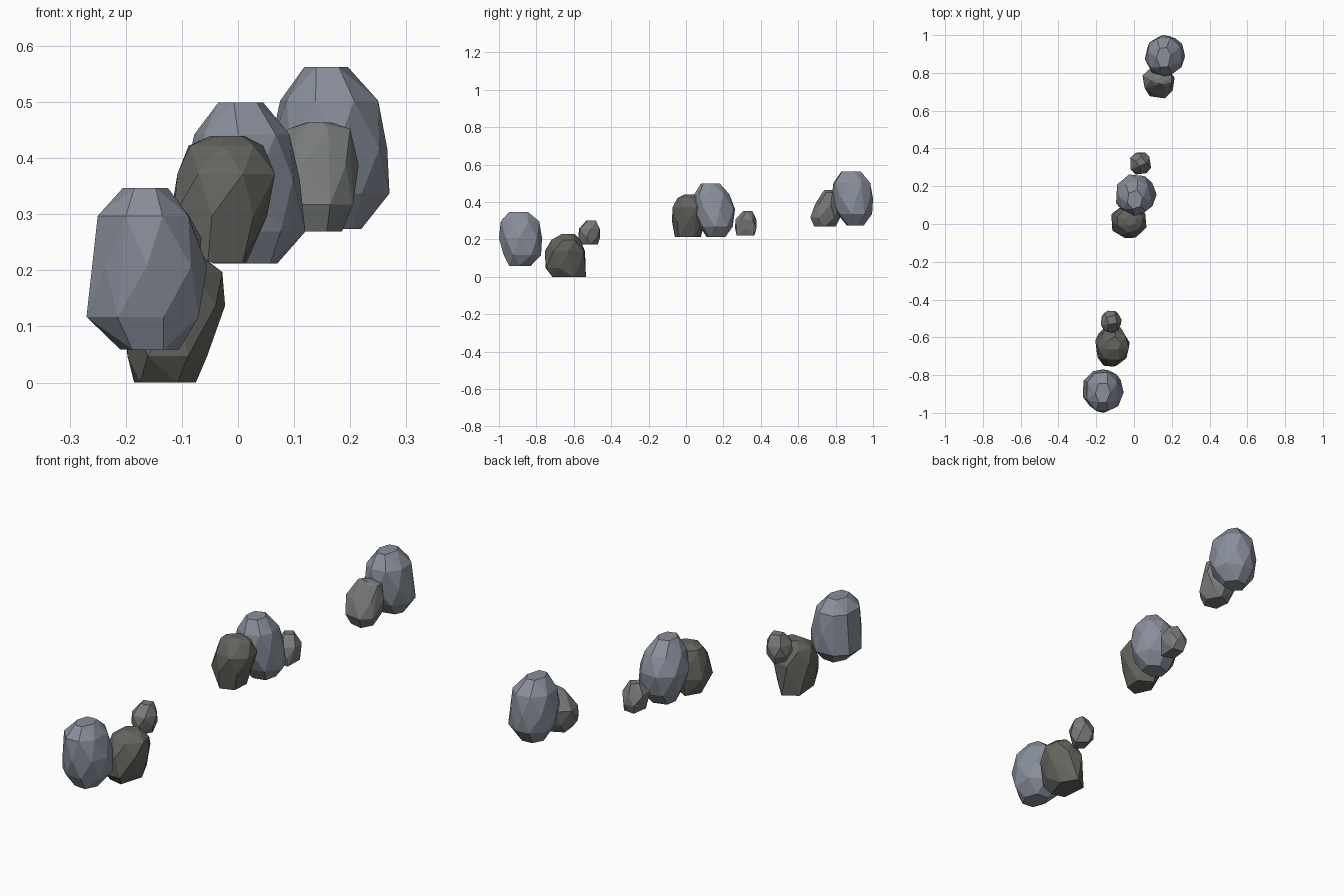
import bpy, bmesh, math, random

if "Cube" in bpy.data.objects:
    bpy.data.objects.remove(bpy.data.objects["Cube"])

random.seed(4)

def material(name, rgb):
    m = bpy.data.materials.new(name)
    m.diffuse_color = (*rgb, 1)
    m.use_nodes = True
    m.node_tree.nodes["Principled BSDF"].inputs["Base Color"].default_value = m.diffuse_color
    return m

BLUE = material("blue_grey_stone", (0.25, 0.275, 0.33))
DARK = material("dark_stone", (0.13, 0.13, 0.115))
MID = material("mid_grey_stone", (0.19, 0.20, 0.195))

def rock(name, mat, sides, levels, turn=0.0, flat=9):
    """Faceted hull through rings, each level given as z, x0, x1, y0, y1."""
    bm = bmesh.new()
    for i, (z, x0, x1, y0, y1) in enumerate(levels):
        n = sides if 0 < i < len(levels) - 1 else sides - 2
        ring = []
        for k in range(n):
            a = math.tau * (k + 0.5 * (i % 2) + random.uniform(-.12, .12)) / n + turn
            ring.append((math.cos(a), math.sin(a)))
        us, vs = [p[0] for p in ring], [p[1] for p in ring]
        for u, v in ring:
            fx = (u - min(us)) / (max(us) - min(us))
            fy = (v - min(vs)) / (max(vs) - min(vs))
            bm.verts.new((x0 + (x1 - x0) * fx, y0 + (y1 - y0) * fy, z))
    res = bmesh.ops.convex_hull(bm, input=bm.verts[:])
    loose = [v for v in bm.verts if not v.link_faces]
    bmesh.ops.delete(bm, geom=loose, context='VERTS')
    bmesh.ops.dissolve_limit(bm, angle_limit=math.radians(flat),
                             verts=bm.verts[:], edges=bm.edges[:])
    bmesh.ops.recalc_face_normals(bm, faces=bm.faces[:])
    me = bpy.data.meshes.new(name)
    bm.to_mesh(me)
    bm.free()
    me.materials.append(mat)
    bpy.context.collection.objects.link(bpy.data.objects.new(name, me))

# Tall blue-grey boulders
rock("front_boulder", BLUE, 8, [
    (.062, -.21, -.105, -.945, -.83),
    (.12, -.27, -.07, -.975, -.775),
    (.21, -.262, -.055, -1.0, -.77),
    (.30, -.25, -.088, -.99, -.785),
    (.35, -.205, -.125, -.945, -.845)])
rock("middle_boulder", BLUE, 8, [
    (.215, -.045, .07, .11, .21),
    (.272, -.085, .12, .075, .25),
    (.365, -.095, .11, .045, .262),
    (.445, -.078, .092, .045, .232),
    (.502, -.035, .045, .08, .18)], .3)
rock("back_boulder", BLUE, 8, [
    (.277, .11, .22, .86, .95),
    (.34, .07, .27, .81, .995),
    (.42, .057, .266, .778, 1.0),
    (.505, .075, .25, .788, .985),
    (.565, .118, .196, .83, .935)], .15)

# Dark stones leaning against the boulders
rock("front_dark_stone", DARK, 7, [
    (.003, -.185, -.075, -.715, -.535),
    (.05, -.197, -.055, -.75, -.537),
    (.14, -.205, -.023, -.755, -.54),
    (.20, -.19, -.028, -.72, -.565),
    (.232, -.145, -.07, -.665, -.595)], .2)
rock("middle_dark_stone", DARK, 7, [
    (.217, -.09, .015, -.06, .08),
    (.30, -.12, .052, -.075, .10),
    (.375, -.108, .066, -.072, .10),
    (.425, -.088, .045, -.045, .08),
    (.442, -.05, .012, -.01, .05)], .5)
rock("back_grey_stone", MID, 7, [
    (.272, .09, .185, .685, .80),
    (.32, .055, .205, .665, .825),
    (.39, .045, .215, .69, .83),
    (.455, .09, .20, .73, .80),
    (.466, .12, .168, .74, .78)], .1)

# Small stones
def pebble(name, x, y, z, turn):
    rock(name, MID, 6, [
        (z, x - .03, x + .035, y - .05, y + .045),
        (z + .04, x - .052, x + .05, y - .058, y + .058),
        (z + .085, x - .055, x + .055, y - .055, y + .056),
        (z + .13, x - .025, x + .03, y - .015, y + .035)], turn)

pebble("front_small_stone", -.12, -.517, .175, .2)
pebble("middle_small_stone", .035, .32, .225, .6)

# Rest the lowest stone exactly on the ground
low = min(v.co.z for o in bpy.data.objects for v in o.data.vertices)
for o in bpy.data.objects:
    for v in o.data.vertices:
        v.co.z -= low
